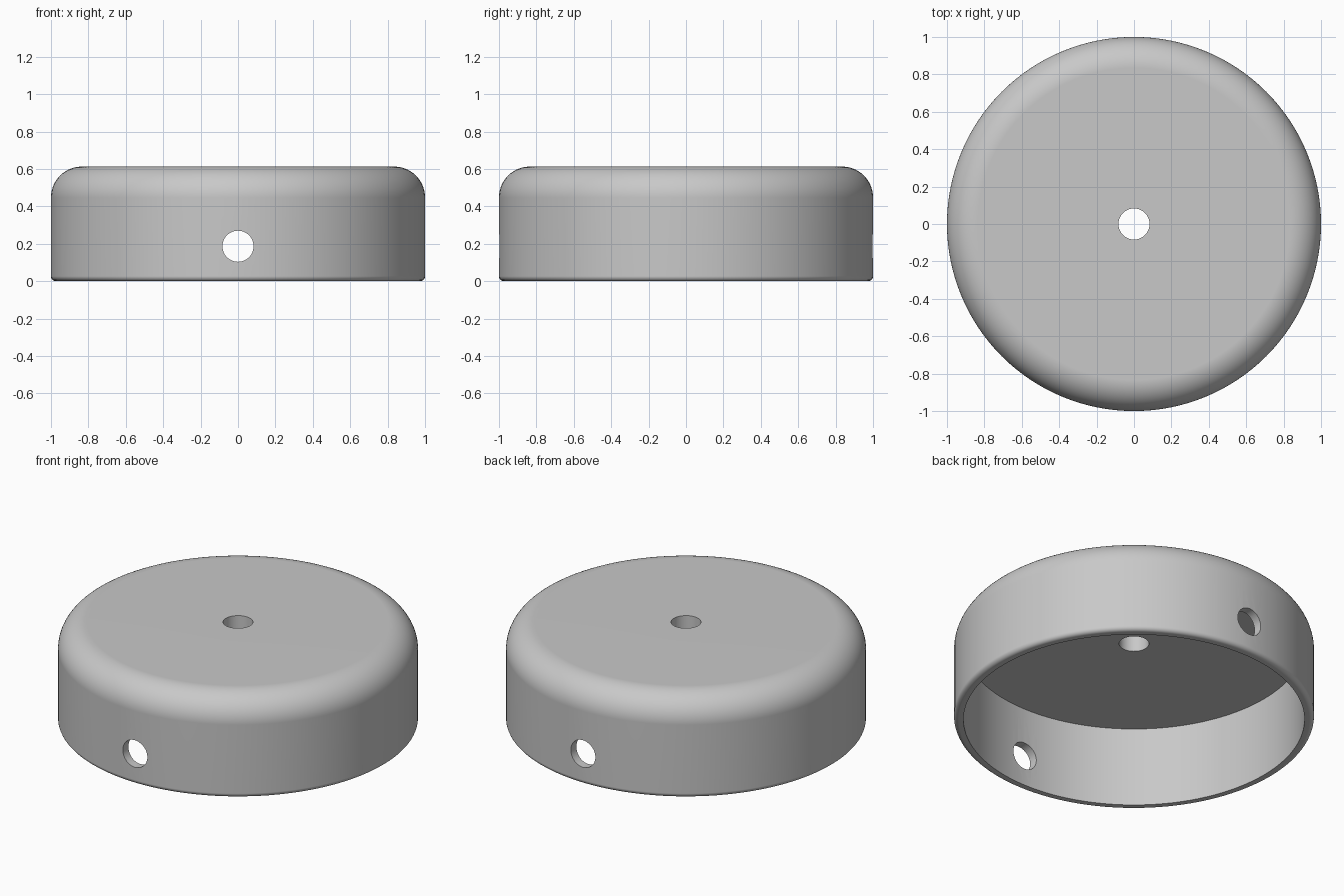
import bpy
import bmesh
import math

default = bpy.data.objects.get("Cube")
if default:
    bpy.data.objects.remove(default, do_unlink=True)

HEIGHT, RADIUS = 0.613, 1.0
INNER_R, CEILING = 0.947, 0.487      # hollow inside
TOP_FILLET, RIM_FILLET = 0.165, 0.027
HOLE_R, SIDE_HOLE_Z = 0.083, 0.187
SEGMENTS = 128

# Single grey material
grey = bpy.data.materials.new("Grey")
grey.use_nodes = True
colour = (0.58, 0.58, 0.58, 1.0)
grey.diffuse_color = colour
grey.node_tree.nodes["Principled BSDF"].inputs["Base Color"].default_value = colour


def arc(cx, cz, r, start, end, steps):
    """Points (radius, height) on an arc, angles in degrees."""
    angles = [math.radians(start + (end - start) * i / steps) for i in range(steps + 1)]
    return [(cx + r * math.cos(a), cz + r * math.sin(a)) for a in angles]


# Closed wall section: cable hole, ceiling, inner wall, rim, outer wall, rounded shoulder
profile = [(HOLE_R, HEIGHT), (HOLE_R, CEILING), (INNER_R, CEILING), (INNER_R, 0.0)]
profile += arc(RADIUS - RIM_FILLET, RIM_FILLET, RIM_FILLET, -90, 0, 6)
profile += arc(RADIUS - TOP_FILLET, HEIGHT - TOP_FILLET, TOP_FILLET, 0, 90, 14)

bm = bmesh.new()
verts = [bm.verts.new((r, 0, z)) for r, z in profile]
edges = [bm.edges.new((verts[i], verts[(i + 1) % len(verts)])) for i in range(len(verts))]
bmesh.ops.spin(bm, geom=verts + edges, cent=(0, 0, 0), axis=(0, 0, 1),
               angle=math.tau, steps=SEGMENTS, use_duplicate=False)
bmesh.ops.remove_doubles(bm, verts=bm.verts, dist=1e-4)
bmesh.ops.recalc_face_normals(bm, faces=bm.faces)
mesh = bpy.data.meshes.new("round_cover")
bm.to_mesh(mesh)
bm.free()
cover = bpy.data.objects.new("round_cover", mesh)
bpy.context.collection.objects.link(cover)
mesh.materials.append(grey)

# Side screw holes through the front and back walls
bpy.ops.mesh.primitive_cylinder_add(vertices=64, radius=HOLE_R, depth=2.4,
                                    location=(0, 0, SIDE_HOLE_Z),
                                    rotation=(math.pi / 2, 0, 0))
cutter = bpy.context.object
cutter.name = "side_hole_cutter"
cutter.hide_render = True
cutter.data.materials.append(grey)

bpy.ops.object.select_all(action="DESELECT")
cover.select_set(True)
bpy.context.view_layer.objects.active = cover
cut = cover.modifiers.new("side_holes", "BOOLEAN")
cut.operation = "DIFFERENCE"
cut.solver = "EXACT"
cut.object = cutter
bpy.ops.object.modifier_apply(modifier=cut.name)
bpy.data.objects.remove(cutter, do_unlink=True)

# Smooth curves, crisp hole and inner edges
bpy.ops.object.shade_smooth_by_angle(angle=math.radians(30))
weighted = cover.modifiers.new("weighted_normals", "WEIGHTED_NORMAL")
weighted.keep_sharp = True
